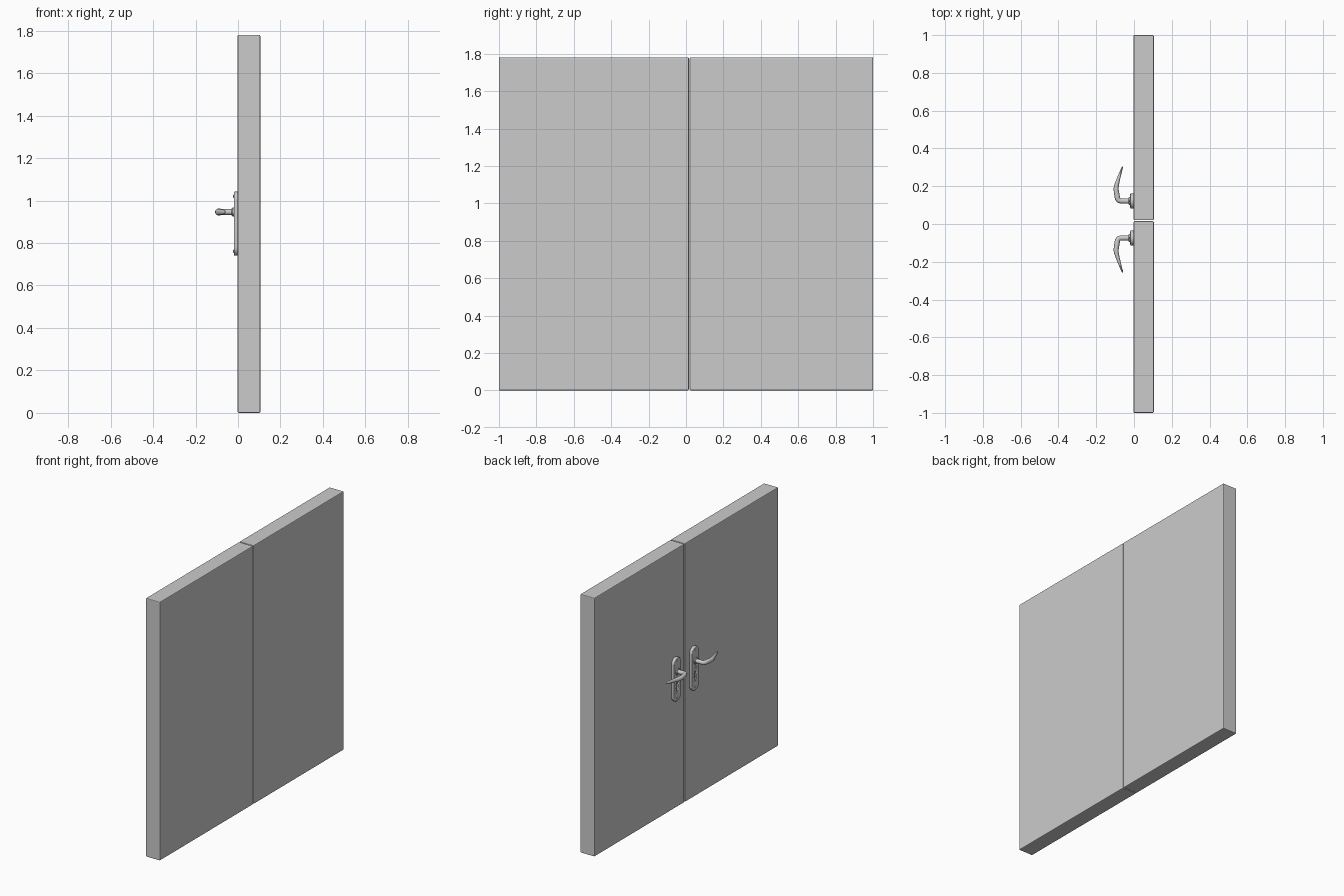
import bpy, bmesh, math
from mathutils import Vector

cube = bpy.data.objects.get("Cube")
if cube:
    bpy.data.objects.remove(cube, do_unlink=True)

grey = bpy.data.materials.new("light_grey")
grey.use_nodes = True
colour = (0.6, 0.6, 0.6, 1)
grey.diffuse_color = colour
grey.node_tree.nodes["Principled BSDF"].inputs["Base Color"].default_value = colour

MID = 0.024      # y of the line between the two handles
OFFSET = 0.098   # handle distance from that line
LEVER_Z = 0.946


def finish(name, bm, smooth=True):
    bmesh.ops.recalc_face_normals(bm, faces=bm.faces)
    mesh = bpy.data.meshes.new(name)
    bm.to_mesh(mesh)
    bm.free()
    obj = bpy.data.objects.new(name, mesh)
    bpy.context.collection.objects.link(obj)
    mesh.materials.append(grey)
    bpy.ops.object.select_all(action="DESELECT")
    obj.select_set(True)
    bpy.context.view_layer.objects.active = obj
    if smooth:
        bpy.ops.object.shade_smooth_by_angle(angle=math.radians(40))
    return obj


def bevel(obj, width, segments):
    mod = obj.modifiers.new("rounded_edges", "BEVEL")
    mod.width, mod.segments = width, segments
    mod.limit_method, mod.angle_limit = "ANGLE", math.radians(50)


def loft(rings):
    # Skin a list of vertex rings and close both ends
    bm = bmesh.new()
    loops = [[bm.verts.new(p) for p in ring] for ring in rings]
    n = len(loops[0])
    for a, b in zip(loops, loops[1:]):
        for i in range(n):
            bm.faces.new((a[i], a[(i + 1) % n], b[(i + 1) % n], b[i]))
    bm.faces.new(loops[0])
    bm.faces.new(loops[-1])
    return bm


def stadium(x, y, z0, z1, r, n=12):
    # Upright slot outline with half-round ends
    pts = []
    for start, z in ((0, z1 - r), (math.pi, z0 + r)):
        for i in range(n + 1):
            a = start + math.pi * i / n
            pts.append((x, y + r * math.cos(a), z + r * math.sin(a)))
    return pts


def disc(x, y, z, r, n=20):
    return [(x, y + r * math.cos(2 * math.pi * i / n),
             z + r * math.sin(2 * math.pi * i / n)) for i in range(n)]


def door(name, y0, y1):
    bm = bmesh.new()
    bmesh.ops.create_cube(bm, size=1)
    for v in bm.verts:
        v.co = (0.105 if v.co.x > 0 else -0.002,
                y1 if v.co.y > 0 else y0,
                1.78 if v.co.z > 0 else 0)
    bevel(finish(name, bm, smooth=False), 0.005, 2)


def plate(name, y):
    obj = finish(name, loft([stadium(x, y, 0.74, 1.042, 0.04) for x in (0, -0.02)]))
    bevel(obj, 0.005, 3)
    # Cut the keyhole: a round barrel with a slot below
    cutters = [finish("barrel_cutter", loft([disc(x, y, 0.857, 0.013) for x in (-0.012, -0.04)])),
               finish("slot_cutter", loft([stadium(x, y, 0.816, 0.857, 0.007) for x in (-0.0121, -0.041)]))]
    for cutter in cutters:
        cutter.hide_render = True
        mod = obj.modifiers.new("keyhole", "BOOLEAN")
        mod.operation, mod.object, mod.solver = "DIFFERENCE", cutter, "EXACT"
    bpy.context.view_layer.objects.active = obj
    for mod in list(obj.modifiers):
        bpy.ops.object.modifier_apply(modifier=mod.name)
    for cutter in cutters:
        bpy.data.objects.remove(cutter, do_unlink=True)


def lever(name, y, side):
    # x, distance along the door, half width, half height
    path = [(-0.015, 0, .014, .014), (-0.07, 0, .014, .014), (-0.081, .003, .014, .015),
            (-0.087, .012, .014, .016), (-0.091, .035, .014, .016), (-0.0945, .06, .0135, .016),
            (-0.094, .075, .013, .016), (-0.089, .095, .011, .015), (-0.075, .14, .007, .012),
            (-0.062, .177, .004, .009), (-0.06, .182, .002, .006)]
    pts = [Vector((p[0], y + side * p[1], LEVER_Z)) for p in path]
    rings = []
    for i, p in enumerate(pts):
        tangent = (pts[min(i + 1, len(pts) - 1)] - pts[max(i - 1, 0)]).normalized()
        across = tangent.cross(Vector((0, 0, 1)))
        w, h = path[i][2:]
        rings.append([p + across * w * math.cos(a) + Vector((0, 0, h * math.sin(a)))
                      for a in (2 * math.pi * k / 16 for k in range(16))])
    finish(name, loft(rings))


# Door leaves
door("right_leaf", -1, 0.015)
door("left_leaf", 0.02, 1)

# Handle sets, mirrored about the joint
for label, side in (("left", 1), ("right", -1)):
    y = MID + side * OFFSET
    plate(label + "_handle_plate", y)
    lever(label + "_lever", y, side)
    # Collar around the neck
    finish(label + "_collar", loft([disc(-0.018, y, LEVER_Z, 0.021),
                                    disc(-0.026, y, LEVER_Z, 0.021),
                                    disc(-0.03, y, LEVER_Z, 0.017)]))
    # Screw heads
    for pos, z in (("upper", 1.02), ("lower", 0.762)):
        finish(f"{label}_{pos}_screw", loft([disc(-0.018, y, z, 0.009),
                                             disc(-0.0215, y, z, 0.008),
                                             disc(-0.023, y, z, 0.004)]))
